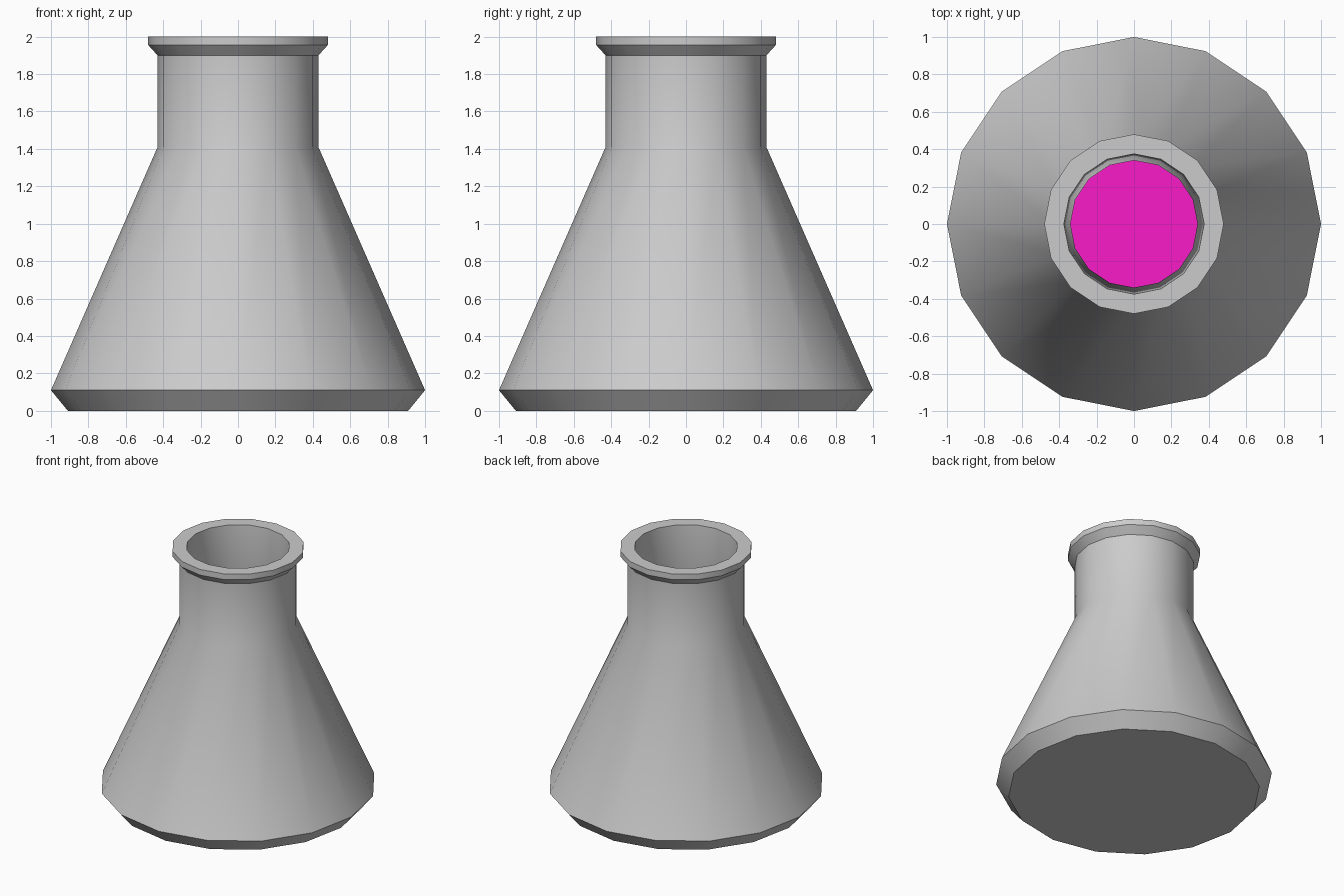
import bpy, bmesh
from math import cos, sin, pi, radians

if "Cube" in bpy.data.objects:
    bpy.data.objects.remove(bpy.data.objects["Cube"])

SIDES = 16


def lathe(name, profile):
    """Spin a (radius, z) profile round the z axis and cap both ends."""
    bm = bmesh.new()
    rings = [[bm.verts.new((r * cos(2 * pi * i / SIDES), r * sin(2 * pi * i / SIDES), z))
              for i in range(SIDES)] for r, z in profile]
    for a, b in zip(rings, rings[1:]):
        for i in range(SIDES):
            j = (i + 1) % SIDES
            bm.faces.new((a[i], a[j], b[j], b[i]))
    bm.faces.new(rings[0][::-1])
    bm.faces.new(rings[-1])
    mesh = bpy.data.meshes.new(name)
    bm.to_mesh(mesh)
    bm.free()
    obj = bpy.data.objects.new(name, mesh)
    bpy.context.collection.objects.link(obj)
    bpy.ops.object.select_all(action='DESELECT')
    obj.select_set(True)
    bpy.context.view_layer.objects.active = obj
    bpy.ops.object.shade_smooth_by_angle(angle=radians(30))
    return obj


# glass flask: outside from base to lip, then inside wall down to the floor
lathe("flask", [(0.91, 0), (1, 0.11), (0.43, 1.41), (0.43, 1.9), (0.48, 1.955), (0.48, 2),
                (0.375, 2), (0.34, 1.39), (0.90, 0.12), (0.85, 0.06)])

# liquid filling the lower part of the cone
liquid = lathe("liquid", [(0.84, 0.07), (0.89, 0.12), (0.59, 0.8)])
mat = bpy.data.materials.new("magenta_liquid")
mat.diffuse_color = (0.95, 0.01, 0.58, 1)
mat.use_nodes = True
mat.node_tree.nodes["Principled BSDF"].inputs["Base Color"].default_value = mat.diffuse_color
liquid.data.materials.append(mat)
